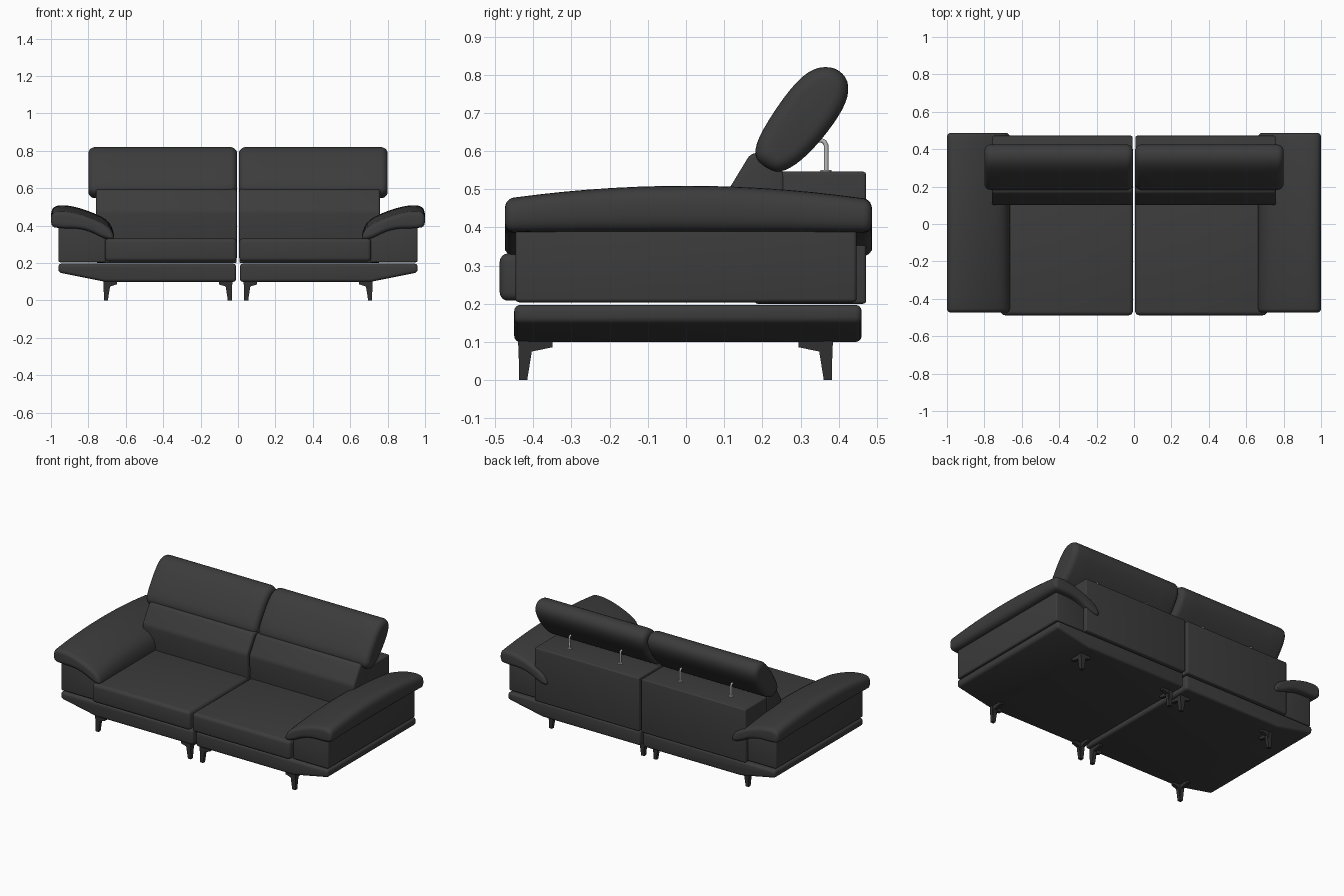
import bpy, bmesh, math
from mathutils import Vector

if "Cube" in bpy.data.objects:
    bpy.data.objects.remove(bpy.data.objects["Cube"])


def material(name, v):
    m = bpy.data.materials.new(name)
    m.diffuse_color = (v, v, v, 1)
    m.use_nodes = True
    m.node_tree.nodes["Principled BSDF"].inputs["Base Color"].default_value = m.diffuse_color
    return m


LEATHER = material("dark leather", 0.045)
BLACK = material("black leg", 0.03)
METAL = material("metal", 0.5)


def place(axis, p, d):
    # profile point p lies across the axis, d is the distance along it
    return (d, p[0], p[1]) if axis == 'x' else (p[0], d, p[1])


def mirror(ob):
    ob.modifiers.new("mirror", 'MIRROR').use_axis[0] = True


def finish(bm, name, mat, angle=40):
    bmesh.ops.recalc_face_normals(bm, faces=bm.faces)
    me = bpy.data.meshes.new(name)
    bm.to_mesh(me)
    bm.free()
    me.materials.append(mat)
    ob = bpy.data.objects.new(name, me)
    bpy.context.collection.objects.link(ob)
    bpy.ops.object.select_all(action='DESELECT')
    ob.select_set(True)
    bpy.context.view_layer.objects.active = ob
    bpy.ops.object.shade_smooth_by_angle(angle=math.radians(angle))
    mirror(ob)
    return ob


def add_prism(bm, axis, prof, a, b):
    lo = [bm.verts.new(place(axis, p, a)) for p in prof]
    hi = [bm.verts.new(place(axis, p, b)) for p in prof]
    bm.faces.new(lo)
    bm.faces.new(hi[::-1])
    n = len(prof)
    for i in range(n):
        bm.faces.new((lo[i], hi[i], hi[(i + 1) % n], lo[(i + 1) % n]))


def prism(name, axis, prof, a, b, bevel, mat=LEATHER):
    bm = bmesh.new()
    add_prism(bm, axis, prof, a, b)
    bmesh.ops.recalc_face_normals(bm, faces=bm.faces)
    bmesh.ops.bevel(bm, geom=bm.edges[:], offset=bevel, segments=4,
                    profile=0.5, affect='EDGES', clamp_overlap=True)
    return finish(bm, name, mat)


def rect(a, b, c, d):
    return [(a, c), (b, c), (b, d), (a, d)]


def chaikin(pts, times):
    for _ in range(times):
        out = []
        for i, p in enumerate(pts):
            p, q = Vector(p), Vector(pts[(i + 1) % len(pts)])
            out += [p.lerp(q, 0.25), p.lerp(q, 0.75)]
        pts = out
    return pts


def cushion(name, axis, pts, a, b, r, lift=lambda d: 0, mid=8):
    # loft of a soft section with rounded ends; third value of a point = share of the lift
    pts = chaikin(pts, 2)
    n = len(pts)
    area = sum(pts[i].x * pts[(i + 1) % n].y - pts[(i + 1) % n].x * pts[i].y for i in range(n))
    s = 1 if area > 0 else -1
    inward = []
    for i in range(n):
        t = pts[(i + 1) % n] - pts[i - 1]
        inward.append(Vector((-t.y, t.x)).normalized() * s)
    ends = [(r * (1 - math.cos(k * math.pi / 10)), r * (1 - math.sin(k * math.pi / 10)))
            for k in range(6)]
    stations = [(a + d, i) for d, i in ends]
    stations += [(a + r + (b - a - 2 * r) * k / mid, 0) for k in range(1, mid)]
    stations += [(b - d, i) for d, i in reversed(ends)]
    bm = bmesh.new()
    rings = []
    for d, ins in stations:
        rings.append([bm.verts.new(place(axis, (p.x + v.x * ins,
                      p.y + v.y * ins + p.z * lift(d)), d)) for p, v in zip(pts, inward)])
    for u, v in zip(rings, rings[1:]):
        for i in range(n):
            j = (i + 1) % n
            bm.faces.new((u[i], u[j], v[j], v[i]))
    bm.faces.new(rings[0])
    bm.faces.new(rings[-1])
    return finish(bm, name, LEATHER, 50)


# base platform with upswept outer underside
prism("base", 'y', [(0.01, 0.1), (0.71, 0.1), (0.96, 0.15), (0.96, 0.197), (0.01, 0.197)],
      -0.45, 0.46, 0.016)

# seat cushions
prism("seat", 'x', rect(-0.488, 0.16, 0.208, 0.332), 0.006, 0.712, 0.022)

# backrest frame and lower back cushion
prism("back_frame", 'x', rect(0.18, 0.472, 0.2, 0.546), 0.008, 0.757, 0.008)
prism("back_cushion", 'x', [(0.105, 0.3), (0.1, 0.48), (0.168, 0.592), (0.21, 0.6),
                            (0.26, 0.54), (0.26, 0.3)], 0.006, 0.76, 0.014)

# tilted headrest
cushion("headrest", 'x', [(y, z, 0) for y, z in [
    (0.178, 0.585), (0.19, 0.64), (0.265, 0.755), (0.325, 0.815), (0.385, 0.823),
    (0.425, 0.79), (0.425, 0.735), (0.38, 0.66), (0.31, 0.58), (0.25, 0.542), (0.21, 0.555)]],
    0.005, 0.8, 0.035)

# arm body and arm pad
prism("arm_body", 'y', [(0.705, 0.204), (0.96, 0.204), (0.96, 0.4), (0.86, 0.4), (0.705, 0.35)],
      -0.447, 0.447, 0.01)
cushion("arm_pad", 'y', [
    (0.955, 0.386, 0), (1.0, 0.395, 0.2), (1.0, 0.462, 0.8), (0.96, 0.478, 1),
    (0.88, 0.47, 1), (0.79, 0.442, 1), (0.69, 0.395, 1), (0.66, 0.345, 0.3),
    (0.67, 0.322, 0), (0.72, 0.333, 0), (0.79, 0.37, 0), (0.86, 0.386, 0)],
    -0.474, 0.487, 0.022, lambda y: 0.034 * (1 - (y / 0.47) ** 2), 14)

# corner legs with two bracket wings each
for name, y, sy in (("front", -0.44, 1), ("back", 0.385, -1)):
    for side, x, sx in (("inner", 0.03, 1), ("outer", 0.72, -1)):
        bm = bmesh.new()
        for axis, o, s, c, sc, reach in (('x', y, sy, x, sx, 0.09), ('y', x, sx, y, sy, 0.072)):
            prof = [(0, 0.105), (0.004, 0), (0.024, 0), (0.036, 0.075),
                    (reach, 0.086), (reach, 0.105)]
            add_prism(bm, axis, [(o + s * u, z) for u, z in prof],
                      c + sc * 0.003, c + sc * 0.025)
        finish(bm, f"{name}_{side}_leg", BLACK, 30)

# headrest support rods with small collars
for k, x in enumerate((0.215, 0.58)):
    cu = bpy.data.curves.new("headrest_rod", 'CURVE')
    cu.dimensions = '3D'
    cu.bevel_depth = 0.006
    sp = cu.splines.new('POLY')
    path = [(0.367, 0.54), (0.367, 0.615), (0.363, 0.624), (0.354, 0.628), (0.30, 0.628)]
    sp.points.add(len(path) - 1)
    for p, (y, z) in zip(sp.points, path):
        p.co = (x, y, z, 1)
    cu.materials.append(METAL)
    ob = bpy.data.objects.new(f"headrest_rod_{k + 1}", cu)
    bpy.context.collection.objects.link(ob)
    mirror(ob)
    bm = bmesh.new()
    bmesh.ops.create_cone(bm, cap_ends=True, segments=20, radius1=0.014, radius2=0.014, depth=0.006)
    bmesh.ops.translate(bm, verts=bm.verts, vec=(x, 0.367, 0.547))
    finish(bm, f"rod_collar_{k + 1}", METAL)
